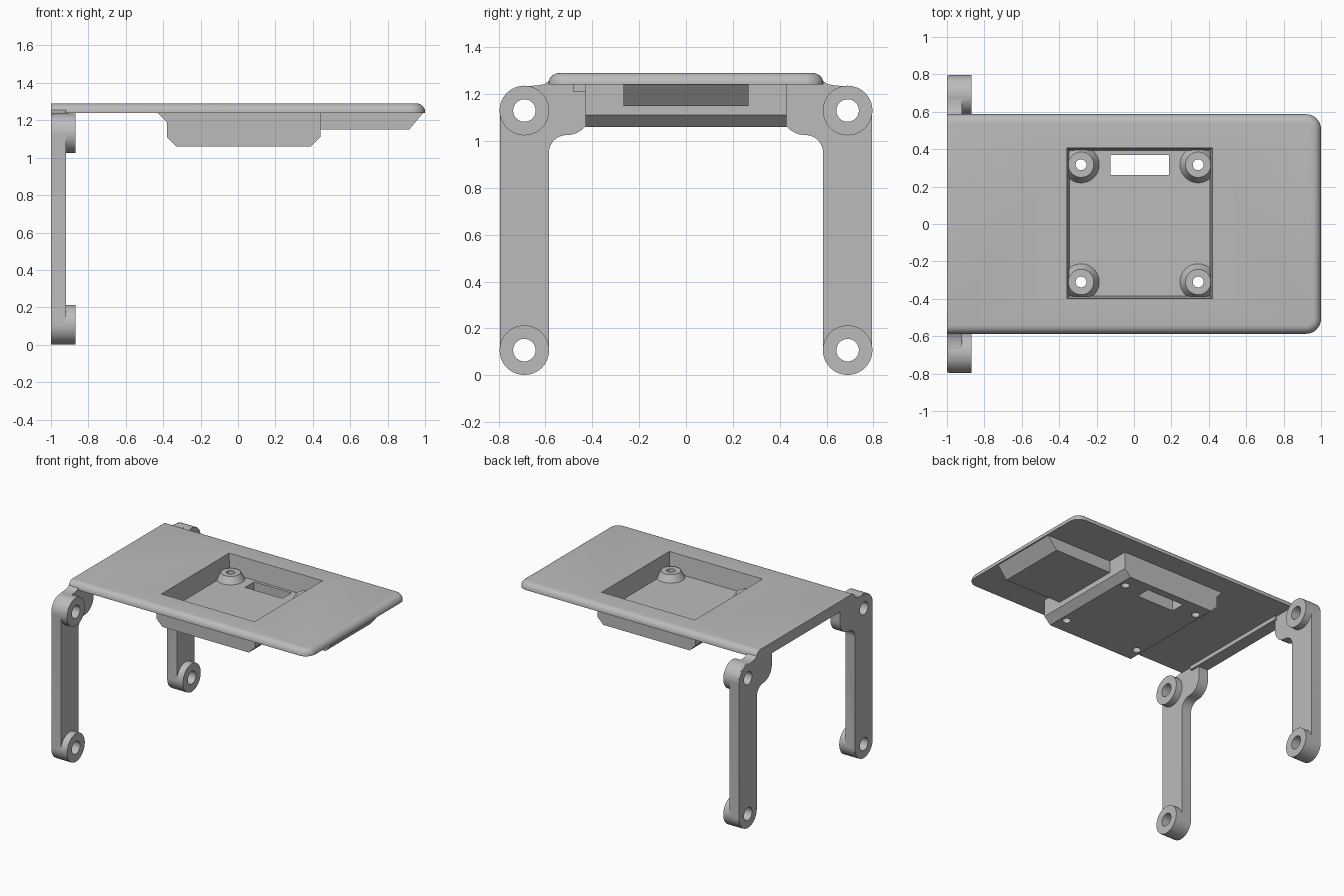
import bpy, bmesh
from math import sin, cos, radians

cube = bpy.data.objects.get("Cube")
if cube:
    bpy.data.objects.remove(cube, do_unlink=True)

grey = bpy.data.materials.new("plain_grey")
grey.use_nodes = True
grey.diffuse_color = (0.5, 0.5, 0.5, 1)
grey.node_tree.nodes["Principled BSDF"].inputs["Base Color"].default_value = (0.5, 0.5, 0.5, 1)


def arc(cx, cy, r, a, b, n=12):
    steps = [radians(a + (b - a) * i / n) for i in range(n + 1)]
    return [(cx + r * cos(t), cy + r * sin(t)) for t in steps]


def circle(cx, cy, r):
    return arc(cx, cy, r, 0, 360, 40)[:-1]


def rect(x0, x1, y0, y1):
    return [(x0, y0), (x1, y0), (x1, y1), (x0, y1)]


def loft(name, low, high, axis, lo, hi, round_top=0):
    """Solid between two matching outlines placed at lo and hi along an axis."""
    place = {"x": lambda p, h: (h, p[0], p[1]),
             "y": lambda p, h: (p[0], h, p[1]),
             "z": lambda p, h: (p[0], p[1], h)}[axis]
    bm = bmesh.new()
    a = [bm.verts.new(place(p, lo)) for p in low]
    b = [bm.verts.new(place(p, hi)) for p in high]
    bm.faces.new(a)
    bm.faces.new(b)
    n = len(a)
    for i in range(n):
        j = (i + 1) % n
        bm.faces.new((a[i], a[j], b[j], b[i]))
    bmesh.ops.recalc_face_normals(bm, faces=bm.faces)
    if round_top:
        # The end at the legs stays square
        rim = [e for e in bm.edges if all(v.co.z > hi - 0.001 for v in e.verts)
               and any(v.co.x > -0.99 for v in e.verts)]
        bmesh.ops.bevel(bm, geom=rim, offset=round_top, segments=6,
                        profile=0.5, affect="EDGES", clamp_overlap=True)
    mesh = bpy.data.meshes.new(name)
    bm.to_mesh(mesh)
    bm.free()
    mesh.materials.append(grey)
    ob = bpy.data.objects.new(name, mesh)
    bpy.context.collection.objects.link(ob)
    return ob


def prism(name, outline, axis, lo, hi, **kw):
    return loft(name, outline, outline, axis, lo, hi, **kw)


def combine(target, tool, operation):
    mod = target.modifiers.new("combine", "BOOLEAN")
    mod.operation, mod.solver, mod.object = operation, "EXACT", tool
    bpy.context.view_layer.objects.active = target
    bpy.ops.object.modifier_apply(modifier=mod.name)
    bpy.data.objects.remove(tool, do_unlink=True)


# Top plate with rounded far corners and rounded upper rim
outline = ([(-1, -0.587)] + arc(0.92, -0.507, 0.08, -90, 0, 8)
           + arc(0.92, 0.507, 0.08, 0, 90, 8) + [(-1, 0.587)])
tray = prism("tray", outline, "z", 1.24, 1.29, round_top=0.045)

# Housing and cable duct under the plate
housing = [(-0.44, 1.25), (-0.38, 1.19), (-0.38, 1.11), (-0.33, 1.06),
           (0.39, 1.06), (0.44, 1.11), (0.44, 1.25)]
duct = [(0.4, 1.25), (0.4, 1.15), (0.915, 1.15), (0.99, 1.24), (0.99, 1.25)]
combine(tray, prism("housing", housing, "y", -0.428, 0.428), "UNION")
combine(tray, prism("duct", duct, "y", -0.267, 0.267), "UNION")

# Pocket, leaving a tapered screw post in each corner
FLOOR = 1.15
posts = [(x, y) for x in (-0.283, 0.343) for y in (-0.31, 0.317)]
pocket = loft("pocket", rect(-0.345, 0.405, -0.385, 0.392),
              rect(-0.36, 0.42, -0.4, 0.408), "z", FLOOR, 1.3)
for x, y in posts:
    post = loft("post", circle(x, y, 0.103), circle(x, y, 0.068), "z", FLOOR - 0.01, 1.2)
    combine(pocket, post, "DIFFERENCE")
combine(tray, pocket, "DIFFERENCE")
for x, y in posts:
    combine(tray, prism("screw_hole", circle(x, y, 0.029), "z", 1, 1.3), "DIFFERENCE")
combine(tray, prism("slot", rect(-0.125, 0.187, 0.262, 0.37), "z", 1, 1.25), "DIFFERENCE")

# Stiffening rib below the plate between the legs
rib = prism("rib", rect(-0.48, 0.42, 1.21, 1.241), "x", -1, -0.905)

# Legs with a curved bracket at the top and a drilled boss at each end
parts = [tray, rib]
leg_outline = (arc(0.69, 0.107, 0.105, -180, 0, 20) + arc(0.69, 1.13, 0.105, 0, 70, 10)
               + [(0.63, 1.238), (0.605, 1.243), (0.586, 1.255), (0.405, 1.245)]
               + arc(0.51, 1.13, 0.105, 180, 270) + arc(0.51, 0.95, 0.075, 90, 0))
for side, label in ((1, "back"), (-1, "front")):
    leg = prism(label + "_leg", [(y * side, z) for y, z in leg_outline], "x", -1, -0.92)
    for z in (0.107, 1.13):
        combine(leg, prism("boss", circle(0.69 * side, z, 0.106), "x", -0.99, -0.868), "UNION")
        combine(leg, prism("hole", circle(0.69 * side, z, 0.048), "x", -1.1, -0.8), "DIFFERENCE")
    parts.append(leg)

# Smooth the curved faces and keep the edges crisp
for ob in parts:
    bpy.ops.object.select_all(action="DESELECT")
    ob.select_set(True)
    bpy.context.view_layer.objects.active = ob
    bpy.ops.object.shade_smooth_by_angle(angle=radians(30))
